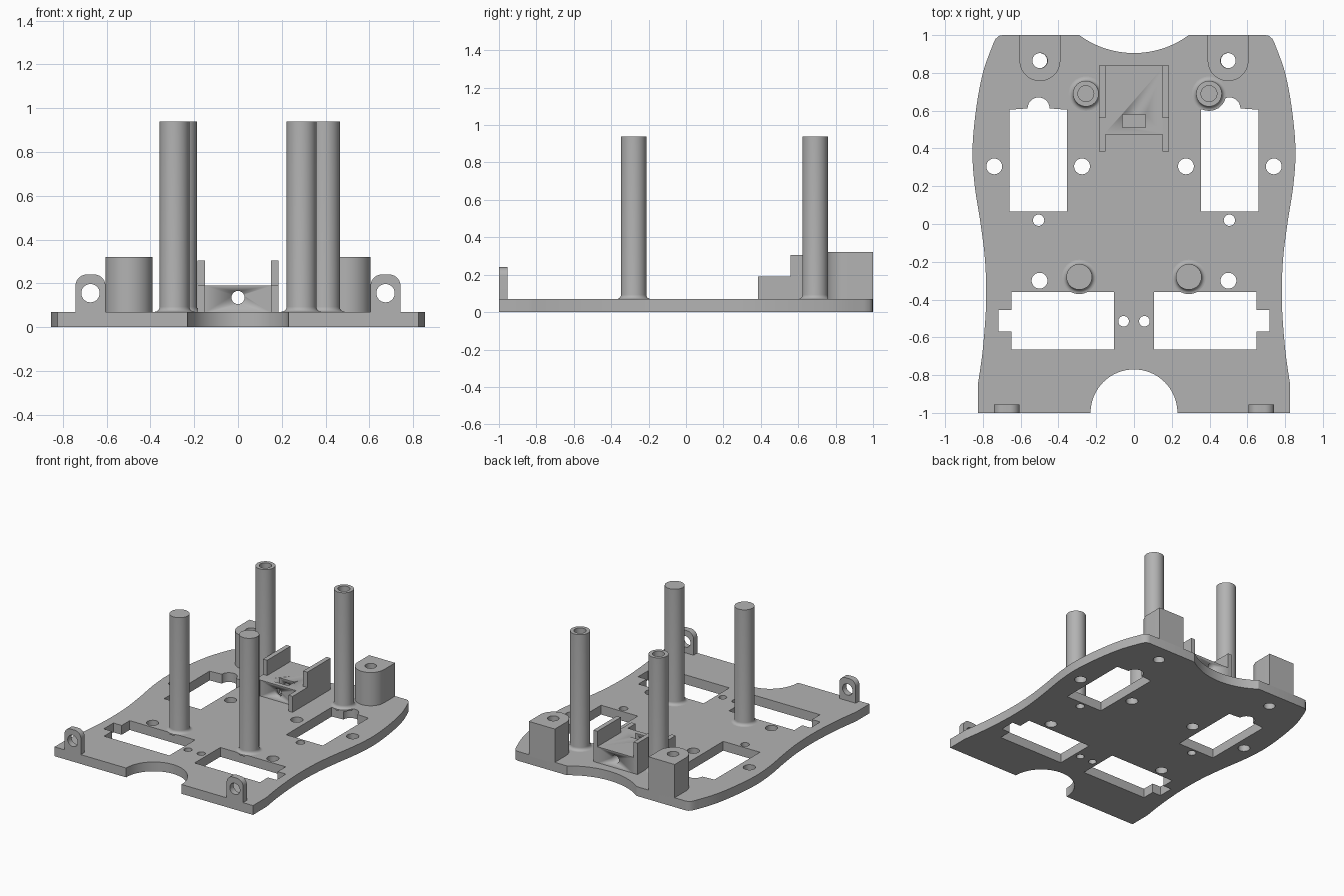
import bpy, bmesh
from math import sin, cos, pi, radians, hypot, atan2
from mathutils import Vector

cube = bpy.data.objects.get("Cube")
if cube:
    bpy.data.objects.remove(cube, do_unlink=True)

grey = bpy.data.materials.new("plain_grey")
grey.use_nodes = True
grey.diffuse_color = (0.45, 0.45, 0.45, 1)
grey.node_tree.nodes["Principled BSDF"].inputs["Base Color"].default_value = (0.45, 0.45, 0.45, 1)

PLATE = 0.07   # plate thickness
SINK = 0.06    # parts start just inside the plate


def finish(name, mesh):
    obj = bpy.data.objects.new(name, mesh)
    bpy.context.collection.objects.link(obj)
    mesh.materials.clear()
    mesh.materials.append(grey)
    bpy.ops.object.select_all(action='DESELECT')
    obj.select_set(True)
    bpy.context.view_layer.objects.active = obj
    bpy.ops.object.shade_smooth_by_angle(angle=radians(35))
    return obj


def arc(cx, cy, r, a0, a1, n=24):
    return [(cx + r * cos(radians(a0 + (a1 - a0) * i / n)),
             cy + r * sin(radians(a0 + (a1 - a0) * i / n))) for i in range(n + 1)]


def circle(cx, cy, r, n=32):
    return arc(cx, cy, r, 0, 360, n)[:-1]


def rect(x0, y0, x1, y1):
    return [(x0, y0), (x1, y0), (x1, y1), (x0, y1)]


def smooth_path(pts, n=6):
    """Catmull-Rom samples through pts."""
    p = [Vector(q) for q in [pts[0]] + pts + [pts[-1]]]
    out = []
    for a, b, c, d in zip(p, p[1:], p[2:], p[3:]):
        for i in range(n):
            t = i / n
            out.append(tuple(0.5 * (2 * b + (c - a) * t + (2 * a - 5 * b + 4 * c - d) * t * t
                                    + (3 * b - a - 3 * c + d) * t ** 3)))
    return out + [pts[-1]]


def extrude(name, loops, depth, location, rotation=(0, 0, 0)):
    """Extrude an outline with holes, centred on location along its normal."""
    curve = bpy.data.curves.new(name, 'CURVE')
    curve.dimensions = '2D'
    curve.fill_mode = 'BOTH'
    curve.extrude = depth / 2
    for loop in loops:
        spline = curve.splines.new('POLY')
        spline.points.add(len(loop) - 1)
        for pt, (x, y) in zip(spline.points, loop):
            pt.co = (x, y, 0, 1)
        spline.use_cyclic_u = True
    temp = bpy.data.objects.new(name + "_curve", curve)
    bpy.context.collection.objects.link(temp)
    mesh = bpy.data.meshes.new_from_object(temp)
    bpy.data.objects.remove(temp, do_unlink=True)
    bm = bmesh.new()
    bm.from_mesh(mesh)
    bmesh.ops.remove_doubles(bm, verts=bm.verts, dist=1e-5)
    bmesh.ops.recalc_face_normals(bm, faces=bm.faces)
    bm.to_mesh(mesh)
    bm.free()
    obj = finish(name, mesh)
    obj.location = location
    obj.rotation_euler = rotation
    return obj


def lathe(name, profile, location):
    bm = bmesh.new()
    verts = [bm.verts.new((r, 0, z)) for r, z in profile]
    edges = [bm.edges.new(pair) for pair in zip(verts, verts[1:])]
    bmesh.ops.spin(bm, geom=verts + edges, axis=(0, 0, 1), cent=(0, 0, 0),
                   angle=2 * pi, steps=40)
    bmesh.ops.remove_doubles(bm, verts=bm.verts, dist=1e-5)
    bmesh.ops.recalc_face_normals(bm, faces=bm.faces)
    mesh = bpy.data.meshes.new(name)
    bm.to_mesh(mesh)
    bm.free()
    finish(name, mesh).location = location


# Base plate: half outline from back notch to front notch, then mirrored
notch_r = 0.49
notch_angle = math_angle = 180 / pi * atan2(0.29, hypot(notch_r, 0) - 0.095)
half = arc(0, 0.905 + notch_r, notch_r, 270, 270 + notch_angle, 16)[:-1] + [(0.29, 1)]
half += [(0.695, 1), (0.715, 0.996), (0.733, 0.98)]
half += smooth_path([(0.745, 0.955), (0.8, 0.8), (0.837, 0.6), (0.855, 0.39), (0.843, 0.2),
                     (0.812, 0), (0.788, -0.2), (0.783, -0.42), (0.8, -0.66), (0.825, -0.84)])
half += [(0.825, -1)] + arc(0, -1, 0.23, 0, 90)
outline = half + [(-x, y) for x, y in half[-2:0:-1]]

loops = [outline]
for s in (-1, 1):
    # Rear window with a round bite, front window with a square tab
    rear = [(0.355, 0.605), (0.355, 0.065), (0.66, 0.065), (0.66, 0.605)] + arc(0.505, 0.612, 0.058, 0, 180)
    front = [(0.105, -0.36), (0.105, -0.665), (0.648, -0.665), (0.648, -0.57),
             (0.717, -0.57), (0.717, -0.455), (0.648, -0.455), (0.648, -0.36)]
    loops += [[(s * x, y) for x, y in loop] for loop in (rear, front)]
    for x, y, r in [(0.74, 0.305, 0.042), (0.275, 0.305, 0.042), (0.505, 0.02, 0.03),
                    (0.5, -0.3, 0.042), (0.055, -0.515, 0.028), (0.5, 0.865, 0.04)]:
        loops.append(circle(s * x, y, r))
extrude("base_plate", loops, PLATE, (0, 0, PLATE / 2))

for s, side in ((-1, "right"), (1, "left")):
    # Rear mounting boss: round nose, square back, through hole
    boss = arc(0, 0.865, 0.108, 180, 360) + [(0.108, 1), (-0.108, 1)]
    extrude(side + "_rear_boss", [boss, circle(0, 0.865, 0.04)], 0.32 - SINK,
            (s * 0.498, 0, (0.32 + SINK) / 2))
    # Front upright lug with a cross hole
    lug = [(-0.068, SINK), (0.068, SINK)] + arc(0.018, 0.19, 0.05, 0, 90, 10) + arc(-0.018, 0.19, 0.05, 90, 180, 10)
    extrude(side + "_front_lug", [lug, circle(0, 0.155, 0.042)], 0.045,
            (s * 0.674, -0.9775, 0), (pi / 2, 0, 0))
    # Bracket side wall, stepped down at the front
    wall = [(0.385, SINK), (0.838, SINK), (0.838, 0.305), (0.56, 0.305), (0.56, 0.19), (0.385, 0.19)]
    extrude(side + "_bracket_wall", [wall], 0.034, (s * 0.167, 0, 0), (pi / 2, 0, pi / 2))

# Tall posts with filleted feet; the rear pair is bored from the top
TOP = 0.94
foot = [(0, SINK), (0.091, SINK)] + arc(0.091, PLATE + 0.023, 0.023, 270, 180, 6)
for name, x, y, bored in [("right_front_post", -0.29, -0.28, False), ("left_front_post", 0.29, -0.28, False),
                          ("right_rear_post", -0.255, 0.69, True), ("left_rear_post", 0.397, 0.69, True)]:
    cap = [(0.068, TOP), (0.042, TOP), (0.042, 0.64), (0, 0.64)] if bored else [(0.068, TOP), (0, TOP)]
    lathe(name, foot + cap, (x, y, 0))

# Bracket block with a nut pocket and a bore along its length
block = extrude("bracket_block", [rect(-0.16, 0.475, 0.16, 0.838)], 0.19 - SINK, (0, 0, (0.19 + SINK) / 2))
cutters = [extrude("pocket_cutter", [rect(-0.062, 0.51, 0.062, 0.58)], 0.2, (0, 0, 0.175)),
           extrude("bore_cutter", [circle(0, 0.135, 0.03)], 1, (0, 0.65, 0), (pi / 2, 0, 0))]
for cutter in cutters:
    cutter.hide_render = True
    mod = block.modifiers.new(cutter.name, 'BOOLEAN')
    mod.operation = 'DIFFERENCE'
    mod.solver = 'EXACT'
    mod.object = cutter
bpy.context.view_layer.update()
cut = bpy.data.meshes.new_from_object(block.evaluated_get(bpy.context.evaluated_depsgraph_get()))
block.modifiers.clear()
block.data = cut
for cutter in cutters:
    bpy.data.objects.remove(cutter, do_unlink=True)
